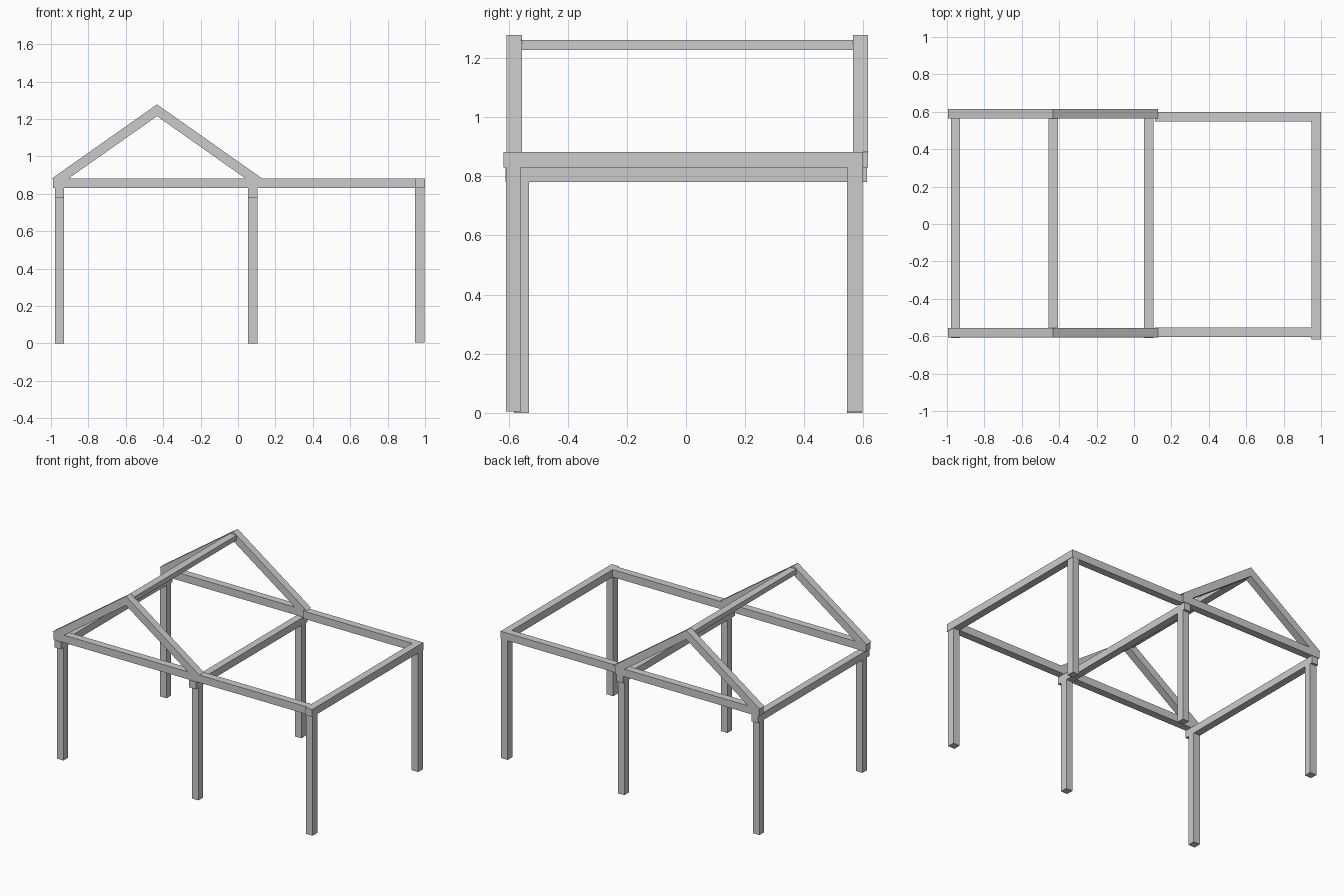
import bpy, bmesh

if "Cube" in bpy.data.objects:
    bpy.data.objects.remove(bpy.data.objects["Cube"])


def prism(name, profile, y0, y1):
    """Extrude an x-z profile from y0 to y1."""
    bm = bmesh.new()
    face = bm.faces.new([bm.verts.new((x, y0, z)) for x, z in profile])
    ext = bmesh.ops.extrude_face_region(bm, geom=[face])
    verts = [g for g in ext["geom"] if isinstance(g, bmesh.types.BMVert)]
    bmesh.ops.translate(bm, verts=verts, vec=(0, y1 - y0, 0))
    bmesh.ops.recalc_face_normals(bm, faces=bm.faces)
    mesh = bpy.data.meshes.new(name)
    bm.to_mesh(mesh)
    bm.free()
    ob = bpy.data.objects.new(name, mesh)
    bpy.context.collection.objects.link(ob)
    return ob


def beam(name, x0, x1, y0, y1, z0, z1):
    return prism(name, [(x0, z0), (x1, z0), (x1, z1), (x0, z1)], y0, y1)


# Left and middle bays: posts carrying a low cross beam
for side, x in (("left", -0.979), ("middle", 0.054)):
    beam(f"{side}_front_post", x, x + 0.05, -0.581, -0.53, 0, 0.78)
    beam(f"{side}_back_post", x, x + 0.05, 0.545, 0.596, 0, 0.78)
    beam(f"{side}_cross_beam", x, x + 0.05, -0.61, 0.612, 0.78, 0.83)

# Right end: posts carrying a cross beam level with the long beams
beam("right_front_post", 0.947, 0.997, -0.608, -0.557, 0.005, 0.83)
beam("right_back_post", 0.947, 0.997, 0.545, 0.597, 0.005, 0.83)
beam("right_cross_beam", 0.949, 1.0, -0.617, 0.598, 0.83, 0.882)

# Long side beams to the right of the gables
beam("front_long_beam", 0.113, 0.949, -0.604, -0.553, 0.83, 0.882)
beam("back_long_beam", 0.113, 0.949, 0.548, 0.598, 0.83, 0.882)

# Gable trusses: tie beam plus two rafters mitred at the apex
APEX, TOP, INNER, FOOT = -0.433, 1.278, 1.215, 0.882
for side, y0, y1 in (("front", -0.606, -0.555), ("back", 0.564, 0.615)):
    beam(f"{side}_tie_beam", -0.988, 0.113, y0, y1, 0.83, FOOT)
    for hand, s in (("left", -1), ("right", 1)):
        prism(f"{side}_{hand}_rafter",
              [(APEX, TOP), (APEX + s * 0.562, FOOT),
               (APEX + s * 0.473, FOOT), (APEX, INNER)], y0, y1)

# Ridge between the gables
beam("ridge_beam", -0.457, -0.406, -0.56, 0.566, 1.226, 1.26)
